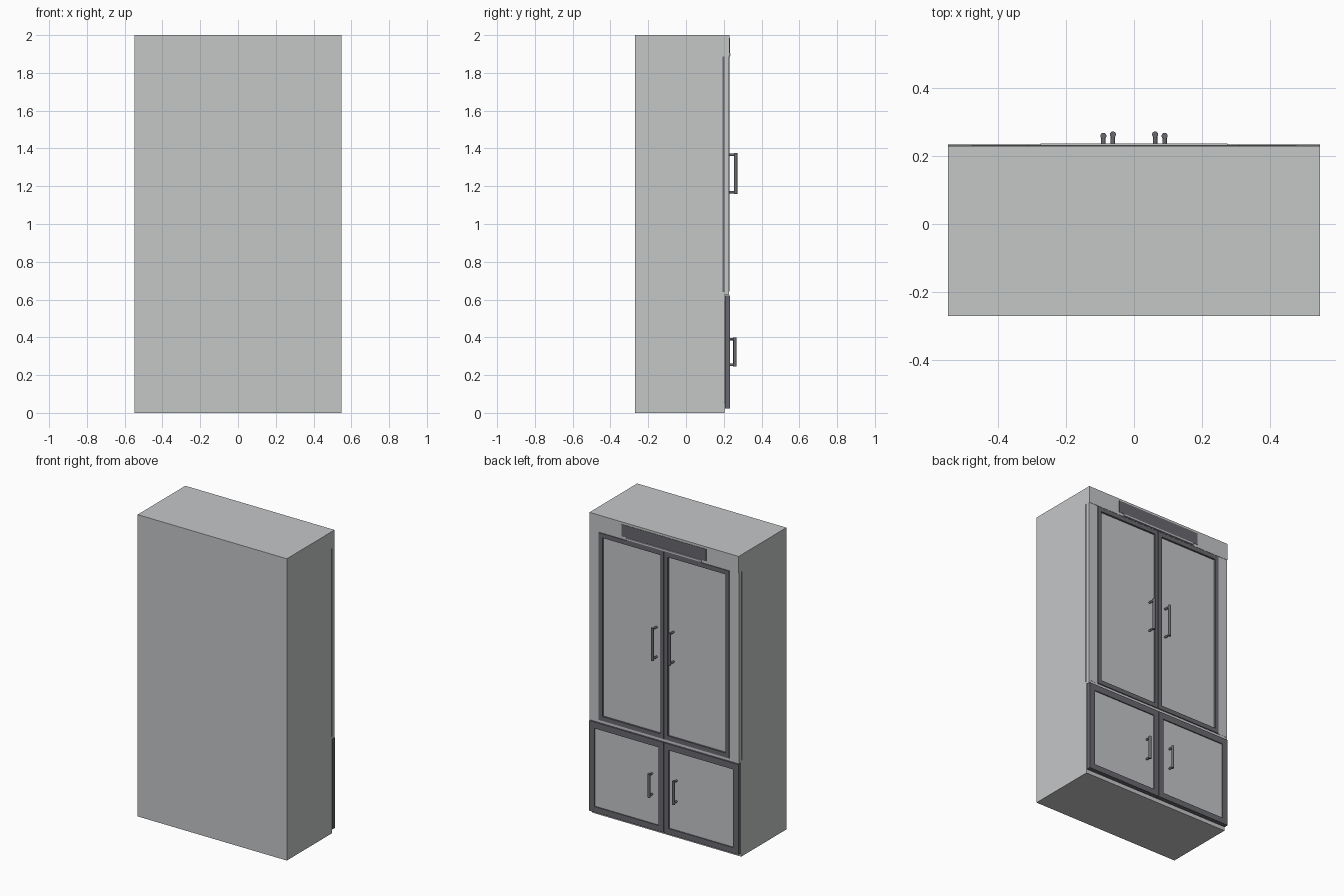
import bpy, bmesh, math
from mathutils import Matrix, Vector

if "Cube" in bpy.data.objects:
    bpy.data.objects.remove(bpy.data.objects["Cube"])


def material(name, rgb):
    m = bpy.data.materials.new(name)
    m.diffuse_color = (*rgb, 1)
    m.use_nodes = True
    m.node_tree.nodes["Principled BSDF"].inputs["Base Color"].default_value = m.diffuse_color
    return m


LIGHT = material("light_grey", (0.56, 0.57, 0.575))
DARK = material("dark_grey", (0.14, 0.14, 0.16))
W = 0.547                                   # half width of the cabinet


def finish(name, bm, mat):
    bmesh.ops.recalc_face_normals(bm, faces=bm.faces)
    me = bpy.data.meshes.new(name)
    bm.to_mesh(me)
    bm.free()
    ob = bpy.data.objects.new(name, me)
    me.materials.append(mat)
    bpy.context.collection.objects.link(ob)
    return ob


def box(name, x, y, z, mat):
    bm = bmesh.new()
    size = (x[1] - x[0], y[1] - y[0], z[1] - z[0])
    mid = ((x[0] + x[1]) / 2, (y[0] + y[1]) / 2, (z[0] + z[1]) / 2)
    bmesh.ops.create_cube(bm, size=1, matrix=Matrix.Translation(mid) @ Matrix.Diagonal((*size, 1)))
    return finish(name, bm, mat)


def frame(name, outer, inner, y, mat):
    """Rectangular frame; outer and inner are (x0, x1, z0, z1)."""
    bm = bmesh.new()
    rings = []
    for yy in y:
        for x0, x1, z0, z1 in (outer, inner):
            rings.append([bm.verts.new((a, yy, b)) for a, b in
                          ((x0, z0), (x1, z0), (x1, z1), (x0, z1))])
    ob, ib, of, inf = rings
    for a, b in ((ob, ib), (of, inf), (ob, of), (ib, inf)):
        for i in range(4):
            j = (i + 1) % 4
            bm.faces.new((a[i], a[j], b[j], b[i]))
    return finish(name, bm, mat)


def handle(name, x, y0, y1, z0, z1, r):
    """Round bar with two round posts reaching back to the door."""
    bm = bmesh.new()

    def rod(a, b, rad):
        a, b = Vector(a), Vector(b)
        rot = (b - a).to_track_quat('Z', 'Y').to_matrix().to_4x4()
        bmesh.ops.create_cone(bm, cap_ends=True, segments=16, radius1=rad, radius2=rad,
                              depth=(b - a).length, matrix=Matrix.Translation((a + b) / 2) @ rot)

    yc = y1 - r
    rod((x, yc, z0), (x, yc, z1), r)
    for z in (z0 + r, z1 - r):
        rod((x, y0, z), (x, yc, z), r * 0.75)
    ob = finish(name, bm, DARK)
    for p in ob.data.polygons:
        p.use_smooth = len(p.vertices) == 4
    for e in ob.data.edges:                 # keep the cap rims crisp
        e.use_edge_sharp = False
    caps = {k for p in ob.data.polygons if len(p.vertices) > 4 for k in p.edge_keys}
    for e in ob.data.edges:
        if e.key in caps:
            e.use_edge_sharp = True
    return ob


# Carcass with overhanging header, extruded from a side profile
bm = bmesh.new()
profile = [(-0.27, 0), (0.203, 0), (0.203, 0.64), (0.193, 0.64),
           (0.193, 1.887), (0.23, 1.887), (0.23, 2), (-0.27, 2)]
face = bm.faces.new([bm.verts.new((-W, y, z)) for y, z in profile])
ext = bmesh.ops.extrude_face_region(bm, geom=[face])
bmesh.ops.translate(bm, vec=(2 * W, 0, 0),
                    verts=[v for v in ext["geom"] if isinstance(v, bmesh.types.BMVert)])
finish("carcass", bm, LIGHT)

# Dark shadow gap behind the upper face frame, and the ledge above the lower doors
box("shadow_gap", (-W + 0.004, W - 0.004), (0.193, 0.203), (0.64, 1.887), DARK)
box("ledge", (-W, W), (0.203, 0.227), (0.624, 0.641), LIGHT)

# Vent grille on the header with a light lip under it
box("vent_grille", (-0.31, 0.31), (0.229, 0.232), (1.905, 1.985), DARK)
box("vent_lip", (-0.275, 0.275), (0.229, 0.236), (1.892, 1.903), LIGHT)
box("vent_lip_shadow", (-0.275, 0.275), (0.229, 0.2325), (1.885, 1.892), DARK)

for s, side in ((1, "left"), (-1, "right")):
    def span(a, b):
        return tuple(sorted((s * a, s * b)))

    # Upper stile, door frame, panel and handle
    box("upper_stile_" + side, span(0.48, W), (0.203, 0.228), (0.641, 1.887), LIGHT)
    frame("upper_door_frame_" + side, (*span(0.002, 0.478), 0.643, 1.885),
          (*span(0.027, 0.451), 0.672, 1.856), (0.203, 0.231), DARK)
    box("upper_door_panel_" + side, span(0.02, 0.46), (0.203, 0.219), (0.665, 1.865), LIGHT)
    handle("upper_handle_" + side, s * 0.062, 0.217, 0.272, 1.16, 1.375, 0.009)

    # Lower door frame, panel and handle
    frame("lower_door_frame_" + side, (*span(0.001, W), 0.024, 0.622),
          (*span(0.037, 0.507), 0.062, 0.58), (0.206, 0.234), DARK)
    box("lower_door_panel_" + side, span(0.03, 0.515), (0.203, 0.227), (0.055, 0.59), LIGHT)
    handle("lower_handle_" + side, s * 0.09, 0.225, 0.268, 0.245, 0.40, 0.009)
